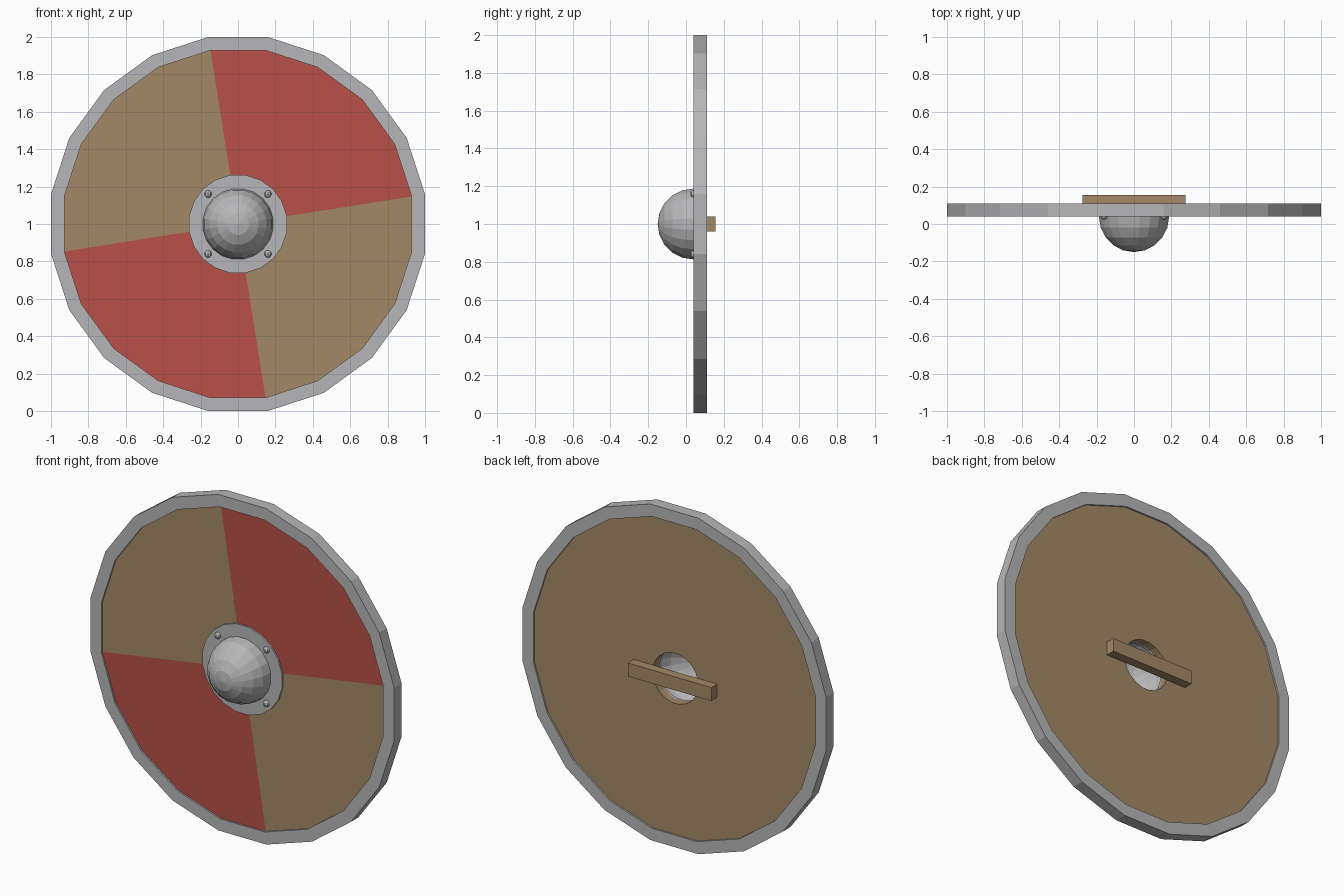
import bpy, bmesh, math
from mathutils import Vector, Matrix

old = bpy.data.objects.get("Cube")
if old:
    bpy.data.objects.remove(old, do_unlink=True)


def material(name, rgb):
    m = bpy.data.materials.new(name)
    m.use_nodes = True
    m.diffuse_color = (*rgb, 1)
    m.node_tree.nodes["Principled BSDF"].inputs["Base Color"].default_value = (*rgb, 1)
    return m


steel = material("steel grey", (0.47, 0.47, 0.48))
wood = material("tan wood", (0.37, 0.25, 0.135))
red = material("red paint", (0.48, 0.08, 0.065))

SIDES = 20
CENTRE = Vector((0, 0, 1))


def finish(name, bm, *mats):
    bmesh.ops.recalc_face_normals(bm, faces=bm.faces)
    mesh = bpy.data.meshes.new(name)
    bm.to_mesh(mesh)
    bm.free()
    for m in mats:
        mesh.materials.append(m)
    obj = bpy.data.objects.new(name, mesh)
    bpy.context.collection.objects.link(obj)
    return obj


def lathe(profile, sides=SIDES):
    """Turn a closed (radius, y) outline around the shield's axis."""
    bm = bmesh.new()
    rings = []
    for i in range(sides):
        a = 2 * math.pi * (i + 0.5) / sides
        rings.append([bm.verts.new(CENTRE + Vector((r * math.cos(a), y, r * math.sin(a))))
                      for r, y in profile])
    n = len(profile)
    for i in range(sides):
        p, q = rings[i], rings[(i + 1) % sides]
        for j in range(n):
            k = (j + 1) % n
            bm.faces.new((p[j], p[k], q[k], q[j]))
    bmesh.ops.remove_doubles(bm, verts=bm.verts, dist=1e-5)
    return bm


def tube(inner, outer, front, back):
    return lathe([(inner, front), (outer, front), (outer, back), (inner, back)])


# Metal rim
finish("rim", tube(0.94, 1 / math.cos(math.pi / SIDES), 0.04, 0.11), steel)

# Board with quartered paint on its front
bm = tube(0.15, 0.945, 0.05, 0.10)
bmesh.ops.recalc_face_normals(bm, faces=bm.faces)
for f in bm.faces:
    if f.normal.y < -0.9:
        c = f.calc_center_median() - CENTRE
        angle = math.degrees(math.atan2(c.z, c.x)) - 9
        f.material_index = 1 if angle % 180 < 90 else 0
finish("board", bm, wood, red)

# Boss: flange and hollow dome
finish("boss_flange", tube(0.15, 0.265, 0.04, 0.055), steel)


def arc(radius, steps=5):
    return [(radius * math.cos(t), 0.04 - radius * math.sin(t))
            for t in (i * math.pi / 2 / steps for i in range(steps + 1))]


finish("boss_dome", lathe(arc(0.19) + arc(0.18)[::-1]), steel)

# Rivets around the flange
for side, sx in (("left", 1), ("right", -1)):
    for level, sz in (("upper", 1), ("lower", -1)):
        bm = bmesh.new()
        bmesh.ops.create_uvsphere(bm, u_segments=8, v_segments=6, radius=0.02,
                                  matrix=Matrix.Translation(CENTRE + Vector((0.16 * sx, 0.042, 0.16 * sz))))
        finish(f"rivet_{level}_{side}", bm, steel)

# Hand grip across the back
bm = bmesh.new()
bmesh.ops.create_cube(bm, size=1, matrix=Matrix.Translation((0, 0.1275, 1))
                      @ Matrix.Diagonal((0.55, 0.055, 0.08, 1)))
finish("hand_grip", bm, wood)
